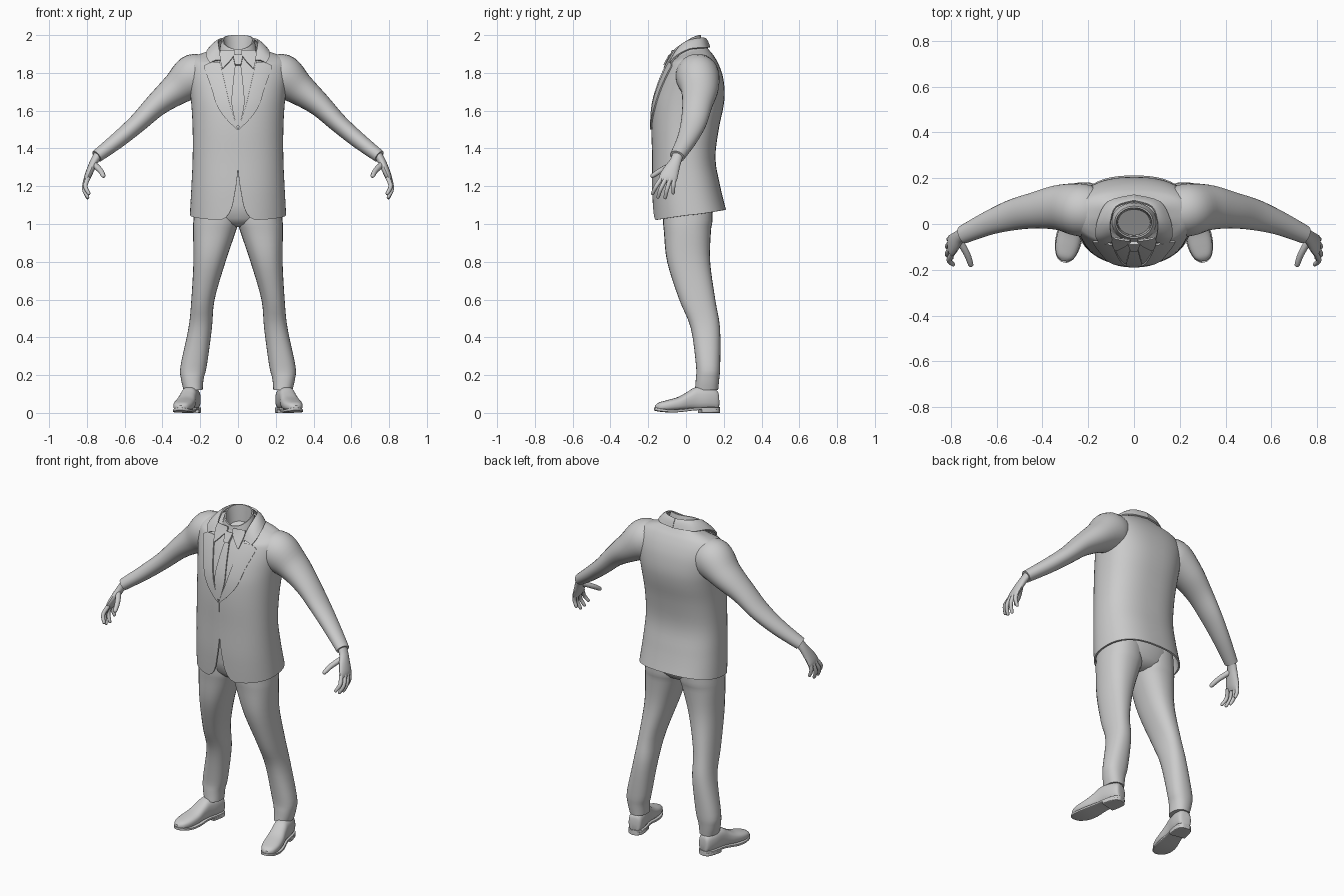
import bpy, bmesh, math
from mathutils import Vector

if "Cube" in bpy.data.objects:
    bpy.data.objects.remove(bpy.data.objects["Cube"])


# ---------- helpers ----------
def spline(rows, steps):
    """Catmull-Rom resampling of a list of equal-length tuples."""
    out, last = [], len(rows) - 1
    for i in range(last):
        p = [rows[max(0, min(last, i + k))] for k in (-1, 0, 1, 2)]
        for s in range(steps):
            t = s / steps
            out.append(tuple(0.5 * (2 * b + (c - a) * t + (2 * a - 5 * b + 4 * c - d) * t * t
                                    + (3 * b - a - 3 * c + d) * t ** 3)
                             for a, b, c, d in zip(*p)))
    return out + [tuple(rows[-1])]


def lookup(table, z):
    """Linear lookup in rows whose first entry is ascending."""
    if z <= table[0][0]:
        return table[0][1:]
    for a, b in zip(table, table[1:]):
        if z <= b[0]:
            t = (z - a[0]) / max(1e-9, b[0] - a[0])
            return tuple(u + (v - u) * t for u, v in zip(a[1:], b[1:]))
    return table[-1][1:]


def loft(name, rings, closed=True, caps=(True, True), mirror=False, thick=0):
    bm = bmesh.new()
    vr = [[bm.verts.new(p) for p in r] for r in rings]
    n = len(vr[0])
    for a, b in zip(vr, vr[1:]):
        for i in range(n if closed else n - 1):
            j = (i + 1) % n
            bm.faces.new((a[i], a[j], b[j], b[i]))
    if closed and caps[0]:
        bm.faces.new(vr[0])
    if closed and caps[1]:
        bm.faces.new(vr[-1])
    bmesh.ops.recalc_face_normals(bm, faces=bm.faces)
    me = bpy.data.meshes.new(name)
    bm.to_mesh(me)
    bm.free()
    ob = bpy.data.objects.new(name, me)
    bpy.context.collection.objects.link(ob)
    if mirror:
        ob.modifiers.new("mirror", 'MIRROR').use_mirror_merge = False
    if thick:
        m = ob.modifiers.new("thickness", 'SOLIDIFY')
        m.thickness, m.offset = thick, 0
    return ob


def spow(v, e):
    return math.copysign(abs(v) ** e, v)


def oval(cx, cy, z, rx, ry, n=28, e=2.3):
    return [(cx + rx * spow(math.sin(a), 2 / e), cy - ry * spow(math.cos(a), 2 / e), z)
            for a in (2 * math.pi * i / n for i in range(n))]


def tube(name, rows, ref, steps=4, n=16):
    """Rows are x, y, z, half size along ref, half size across."""
    rows = spline(rows, steps)
    pts = [Vector(r[:3]) for r in rows]
    rings = []
    for i, r in enumerate(rows):
        d = (pts[min(i + 1, len(pts) - 1)] - pts[max(i - 1, 0)]).normalized()
        u = (Vector(ref) - d * d.dot(Vector(ref))).normalized()
        v = d.cross(u)
        rings.append([pts[i] + u * r[3] * math.cos(a) + v * r[4] * math.sin(a)
                      for a in (2 * math.pi * k / n for k in range(n))])
    return loft(name, rings, mirror=True)


# ---------- jacket body: z, half width, front y, back y ----------
BODY = spline([(1.02, .25, -.166, .207), (1.1, .246, -.171, .19), (1.2, .241, -.175, .172),
               (1.35, .235, -.175, .151), (1.5, .235, -.177, .168), (1.62, .241, -.17, .193),
               (1.7, .25, -.152, .2), (1.78, .262, -.123, .19), (1.84, .262, -.095, .17),
               (1.885, .24, -.07, .145), (1.91, .19, -.058, .125), (1.93, .13, -.052, .11),
               (1.95, .095, -.055, .098)], 4)
GAP = [(1.02, .09), (1.035, .062), (1.06, .043), (1.1, .028), (1.2, .01), (1.28, .0005)]


def front_y(x, z):
    w, f, b = lookup(BODY, z)
    yc = (f + b) / 2
    return yc - (yc - f) * max(0, 1 - abs(x / w) ** 2.2) ** (1 / 2.2)


def neck_tilt(c, amount):
    return amount * max(0, (1 + c) / 2) ** 1.5


rings = []
for z, w, f, b in BODY:
    a0 = math.asin((lookup(GAP, z)[0] / w) ** 1.1)
    ring = []
    for i in range(57):
        a = a0 + (2 * math.pi - 2 * a0) * i / 56
        c = math.cos(a)
        e = 2 / (2.2 if c > 0 else 2.5)
        zz = z + .055 * (1 - c) / 2 * max(0, (1.3 - z) / .28)
        zz -= neck_tilt(c, .07) * max(0, min(1, (z - 1.85) / .1))
        ring.append((w * spow(math.sin(a), e), (f + b) / 2 - (b - f) / 2 * spow(c, e), zz))
    rings.append(ring)
loft("jacket_body", rings, closed=False, thick=.01)

# ---------- sleeves ----------
tube("sleeve", [(.13, .045, 1.80, .09, .07), (.225, .06, 1.785, .115, .118), (.325, .072, 1.715, .1, .087),
                (.43, .06, 1.632, .08, .063), (.53, .04, 1.535, .068, .05),
                (.635, .004, 1.445, .053, .043), (.748, -.047, 1.358, .04, .034)], (0, 1, 0), 5, 28)


# ---------- patches lying on the chest: z, inner x, outer x ----------
def patch(name, rows, off, mirror=False, thick=.008):
    grid = []
    for z, a, b in spline(rows, 4):
        xs = [a + (b - a) * i / 8 for i in range(9)]
        grid.append([(x, front_y(x, z) - off, z) for x in xs])
    return loft(name, grid, closed=False, mirror=mirror, thick=thick)


patch("lapel", [(1.5, 0, .006), (1.56, .02, .066), (1.63, .043, .112), (1.72, .064, .14),
                (1.825, .088, .177), (1.84, .092, .172), (1.855, .095, .145)], .009, True)
patch("shirt_front", [(1.51, -.006, .006), (1.6, -.04, .04), (1.72, -.072, .072),
                      (1.83, -.1, .1), (1.9, -.09, .09)], .003, thick=.004)
patch("tie_blade", [(1.52, -.008, .008), (1.58, -.024, .024), (1.65, -.034, .034),
                    (1.76, -.025, .025), (1.85, -.014, .014)], .01)
patch("tie_knot", [(1.84, -.015, .015), (1.865, -.021, .021), (1.895, -.027, .027)], .018, thick=.016)
patch("shirt_collar_flap", [(1.825, .078, .084), (1.86, .045, .092), (1.9, .016, .097),
                            (1.92, .02, .09)], .017, True)

# ---------- jacket collar round the neck, back to front ----------
low = spline([(0, .124, 1.935), (.11, .096, 1.932), (.155, .02, 1.925), (.166, -.05, 1.888),
              (.148, -.082, 1.85)], 4)
top = spline([(0, .1, 1.982), (.077, .075, 1.982), (.102, .01, 1.968), (.1, -.042, 1.928),
              (.088, -.078, 1.865)], 4)
strip = [[Vector(a).lerp(Vector(b), t) + Vector((0, 0, .008 * math.sin(math.pi * t)))
          for t in (0, .25, .5, .75, 1)] for a, b in zip(low, top)]
loft("jacket_collar", strip, closed=False, mirror=True, thick=.01)

# ---------- shirt collar, hollow, lower at the front ----------
rings = []
for rx, ry, z in [(.1, .085, 1.93), (.092, .076, 1.975), (.084, .07, 2.0), (.077, .063, 2.0),
                  (.073, .06, 1.96), (.07, .056, 1.9)]:
    ring = oval(0, .008, z, rx, ry, 36, 2)
    rings.append([(x, y, zz - neck_tilt((.008 - y) / ry, .075)) for x, y, zz in ring])
loft("shirt_collar", rings, caps=(False, True))

# ---------- trousers: z, inner x, outer x, front y, back y ----------
leg = spline([(1.15, -.004, .225, -.125, .14), (1.02, -.004, .236, -.122, .14),
              (.96, .012, .238, -.117, .132), (.8, .066, .236, -.1, .128), (.6, .124, .247, -.036, .155),
              (.45, .138, .262, .025, .18), (.25, .165, .304, .053, .181), (.18, .182, .302, .052, .176),
              (.12, .187, .288, .047, .17)], 4)
loft("trouser_leg", [oval((a + b) / 2, (f + k) / 2, z, (b - a) / 2, (k - f) / 2)
                     for z, a, b, f, k in leg], mirror=True)
loft("trouser_seat", [oval(0, .01, z, w, d) for z, w, d in
                      [(.985, .05, .06), (1.0, .12, .1), (1.03, .2, .125), (1.1, .225, .14), (1.25, .215, .135)]])

# ---------- shoes: distance from heel, half width, bottom z, top z ----------
heel, toe = Vector((.232, .176, 0)), Vector((.307, -.168, 0))
along = (toe - heel).normalized()
side = Vector((-along.y, along.x, 0))


def shoe_part(name, rows, e, steps):
    rings = []
    for t, w, lo, hi in spline(rows, steps):
        c = heel + along * t
        # an upright oval: its y becomes height, its x becomes width
        rings.append([c + side * x + Vector((0, 0, h)) for x, h, _ in
                      oval(0, (lo + hi) / 2, 0, w, (hi - lo) / 2, 24, e)])
    return loft(name, rings, mirror=True)


shoe_part("shoe_upper", [(.004, .02, .025, .08), (.015, .038, .015, .12), (.07, .047, .015, .135),
                         (.13, .045, .015, .135), (.17, .047, .015, .112), (.22, .053, .012, .085),
                         (.28, .052, .01, .068), (.325, .038, .01, .055), (.345, .015, .015, .04)], 2.6, 4)
shoe_part("shoe_sole", [(0, .018, .015, .03), (.02, .042, .015, .03), (.08, .049, .015, .03),
                        (.14, .046, .013, .028), (.22, .057, .004, .02), (.28, .055, .003, .018),
                        (.33, .038, .008, .024), (.352, .012, .014, .028)], 7, 3)
shoe_part("shoe_heel", [(0, .018, 0, .02), (.02, .042, 0, .02), (.07, .049, 0, .02), (.105, .048, 0, .02)], 8, 3)

# ---------- hands ----------
tube("palm", [(.738, -.042, 1.37, .03, .024), (.762, -.056, 1.33, .031, .021), (.782, -.078, 1.285, .042, .02),
              (.798, -.094, 1.245, .048, .017), (.804, -.1, 1.222, .04, .01)], (0, 1, .1))
fingers = {
    "index_finger": ((.793, -.128, 1.245), (.808, -.158, 1.2), (.787, -.18, 1.155)),
    "middle_finger": ((.802, -.106, 1.24), (.815, -.133, 1.188), (.793, -.15, 1.136)),
    "ring_finger": ((.804, -.083, 1.24), (.814, -.1, 1.186), (.794, -.112, 1.132)),
    "little_finger": ((.797, -.062, 1.25), (.808, -.067, 1.205), (.793, -.068, 1.158)),
    "thumb": ((.762, -.075, 1.315), (.73, -.13, 1.285), (.71, -.186, 1.25)),
}
for name, (a, b, c) in fingers.items():
    r = .016 if name == "thumb" else .0125
    near = Vector(b).lerp(Vector(c), .85)
    # the thumb points forward, so its cross-section is steered by z instead of y
    ref = (0, 0, 1) if name == "thumb" else (1, 0, 0)
    tube(name, [(*a, r, r), (*b, r * .92, r * .92), (*near, r * .72, r * .72), (*c, .003, .003)], ref, 4, 10)

# ---------- apply modifiers and shade ----------
bpy.ops.object.select_all(action='SELECT')
bpy.context.view_layer.objects.active = bpy.context.selected_objects[0]
bpy.ops.object.convert(target='MESH')
bpy.ops.object.shade_smooth_by_angle(angle=math.radians(40))
